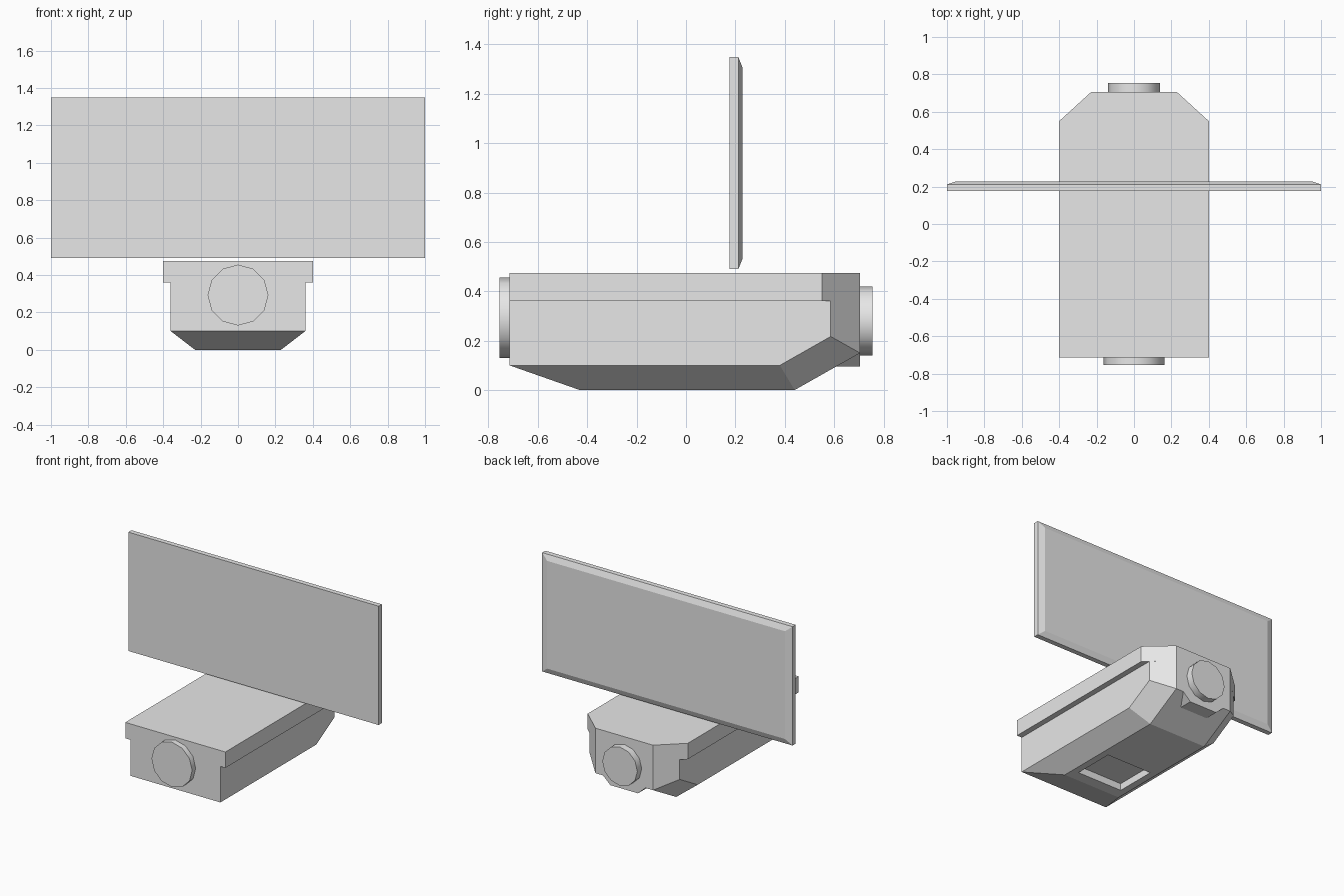
import bpy, bmesh, math

if "Cube" in bpy.data.objects:
    bpy.data.objects.remove(bpy.data.objects["Cube"])

grey = bpy.data.materials.new("plain_grey")
grey.diffuse_color = (0.8, 0.8, 0.8, 1)
grey.use_nodes = True
grey.node_tree.nodes["Principled BSDF"].inputs["Base Color"].default_value = grey.diffuse_color


def hull(name, half_points):
    """Convex flat-faced solid from points mirrored across x = 0."""
    bm = bmesh.new()
    for x, y, z in half_points:
        for s in (1, -1):
            bm.verts.new((s * x, y, z))
    bmesh.ops.convex_hull(bm, input=bm.verts[:])
    bmesh.ops.dissolve_limit(bm, angle_limit=math.radians(1.5),
                             verts=bm.verts[:], edges=bm.edges[:])
    bmesh.ops.recalc_face_normals(bm, faces=bm.faces[:])
    mesh = bpy.data.meshes.new(name)
    bm.to_mesh(mesh)
    bm.free()
    mesh.materials.append(grey)
    obj = bpy.data.objects.new(name, mesh)
    bpy.context.collection.objects.link(obj)
    return obj


def disc(name, radius, y0, y1, z):
    """Twelve-sided cap with a smooth rim, lying along y."""
    bpy.ops.mesh.primitive_cylinder_add(
        vertices=12, radius=radius, depth=y1 - y0,
        location=(0, (y0 + y1) / 2, z), rotation=(math.pi / 2, 0, 0))
    obj = bpy.context.object
    obj.name = name
    obj.data.materials.append(grey)
    bpy.ops.object.shade_smooth_by_angle(angle=math.radians(40))


FRONT, REAR = -0.715, 0.705

# Lower body with chamfered underside and rear corners
body = hull("lower_body", [
    (0.36, FRONT, 0.36), (0.36, FRONT, 0.10),
    (0.23, -0.43, 0), (0.23, 0.44, 0),
    (0.36, 0.38, 0.10), (0.36, 0.586, 0.217), (0.36, 0.586, 0.36),
    (0.23, REAR, 0.15), (0.23, REAR, 0.36)])

# Rectangular pocket cut into the underside
cutter = hull("pocket_cutter", [(0.18, y, z) for y in (-0.35, -0.05) for z in (-0.1, 0.05)])
cutter.hide_render = True
cut = body.modifiers.new("pocket", 'BOOLEAN')
cut.operation, cut.solver, cut.object = 'DIFFERENCE', 'EXACT', cutter
bpy.context.view_layer.objects.active = body
bpy.ops.object.modifier_apply(modifier=cut.name)
bpy.data.objects.remove(cutter)

# Wider top slab with cut rear corners
hull("top_slab", [(x, y, z) for z in (0.36, 0.475)
                  for x, y in ((0.4, FRONT), (0.4, 0.55), (0.23, REAR))])

# Small block below the rear cap
hull("rear_block", [(x, y, z) for y in (0.6, REAR)
                    for x, z in ((0.17, 0.15), (0.11, 0.095))])

# Round end caps
disc("front_cap", 0.1625, -0.755, FRONT, 0.2925)
disc("rear_cap", 0.14, REAR, 0.755, 0.28)

# Upright panel with a bevelled back
hull("upright_panel", [
    (1.0, 0.176, 0.49), (1.0, 0.176, 1.348),
    (1.0, 0.212, 0.49), (1.0, 0.212, 1.348),
    (0.95, 0.228, 0.53), (0.95, 0.228, 1.308)])
